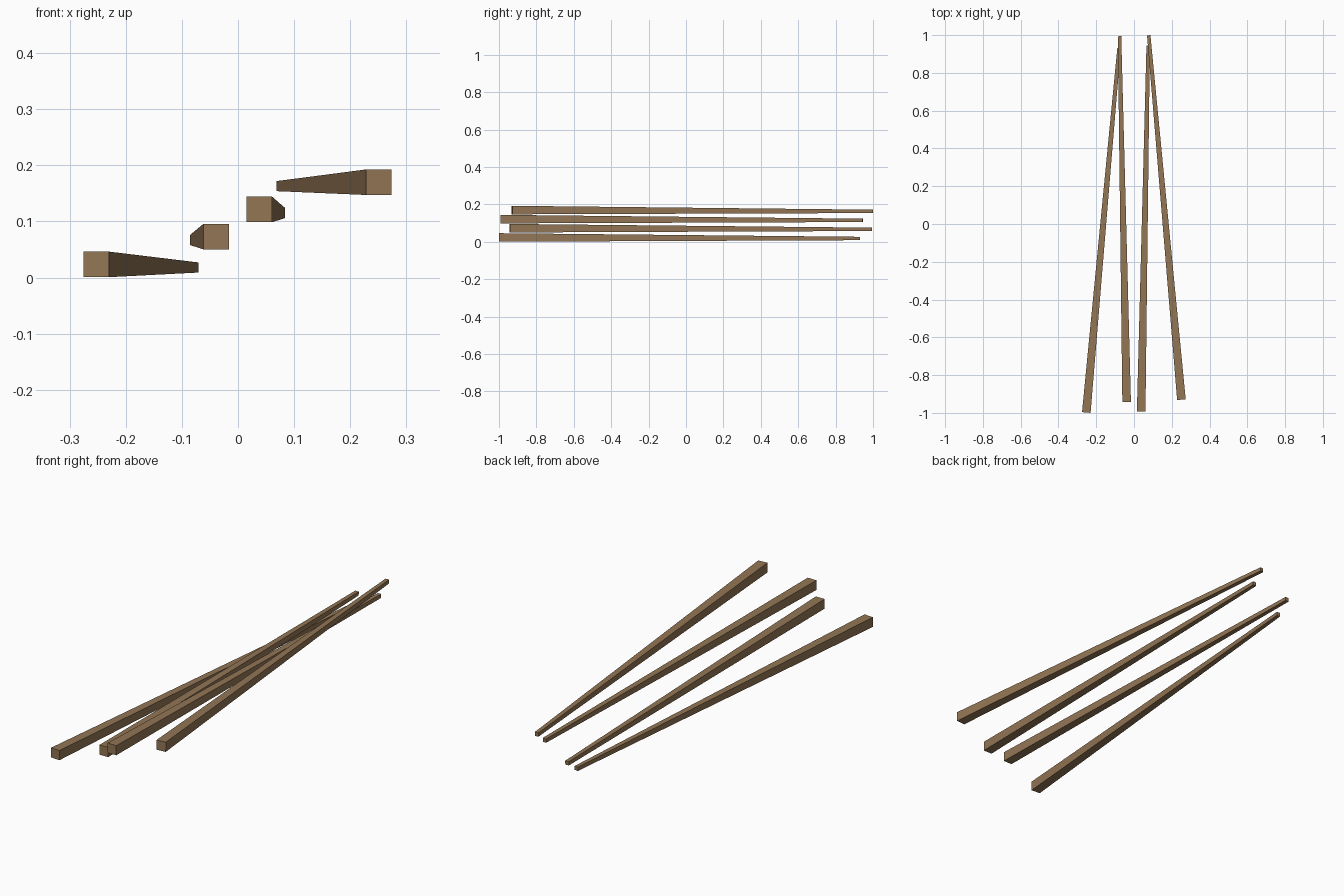
import bpy, bmesh
from mathutils import Vector

if "Cube" in bpy.data.objects:
    bpy.data.objects.remove(bpy.data.objects["Cube"])

wood = bpy.data.materials.new("wood")
wood.diffuse_color = (0.29, 0.18, 0.09, 1)
wood.use_nodes = True
wood.node_tree.nodes["Principled BSDF"].inputs["Base Color"].default_value = wood.diffuse_color


# Square stick tapering from a thick end to a thin end
def tapered_stick(name, thick, thin, thick_w=0.0455, thin_w=0.018):
    a, b = Vector(thick), Vector(thin)
    axis = (b - a).normalized()
    side = axis.cross(Vector((0, 0, 1))).normalized()
    up = side.cross(axis)
    bm = bmesh.new()
    rings = []
    for c, w in ((a, thick_w), (b, thin_w)):
        rings.append([bm.verts.new(c + (side * i + up * j) * w / 2)
                      for i, j in ((-1, -1), (1, -1), (1, 1), (-1, 1))])
    bm.faces.new(rings[0])
    bm.faces.new(rings[1][::-1])
    for k in range(4):
        n = (k + 1) % 4
        bm.faces.new((rings[0][k], rings[1][k], rings[1][n], rings[0][n]))
    bmesh.ops.recalc_face_normals(bm, faces=bm.faces)
    mesh = bpy.data.meshes.new(name)
    bm.to_mesh(mesh)
    bm.free()
    mesh.materials.append(wood)
    bpy.context.collection.objects.link(bpy.data.objects.new(name, mesh))


# Four sticks: centre of thick end, centre of thin end
sticks = [
    ((-0.2525, -0.998, 0.0235), (-0.0795, 0.930, 0.0180)),
    ((-0.0390, -0.942, 0.0730), (-0.0765, 0.994, 0.0670)),
    ((0.0380, -0.992, 0.1215), (0.0750, 0.945, 0.1150)),
    ((0.2510, -0.930, 0.1700), (0.0780, 0.999, 0.1630)),
]
for i, (thick, thin) in enumerate(sticks, 1):
    tapered_stick(f"stick_{i}", thick, thin)
